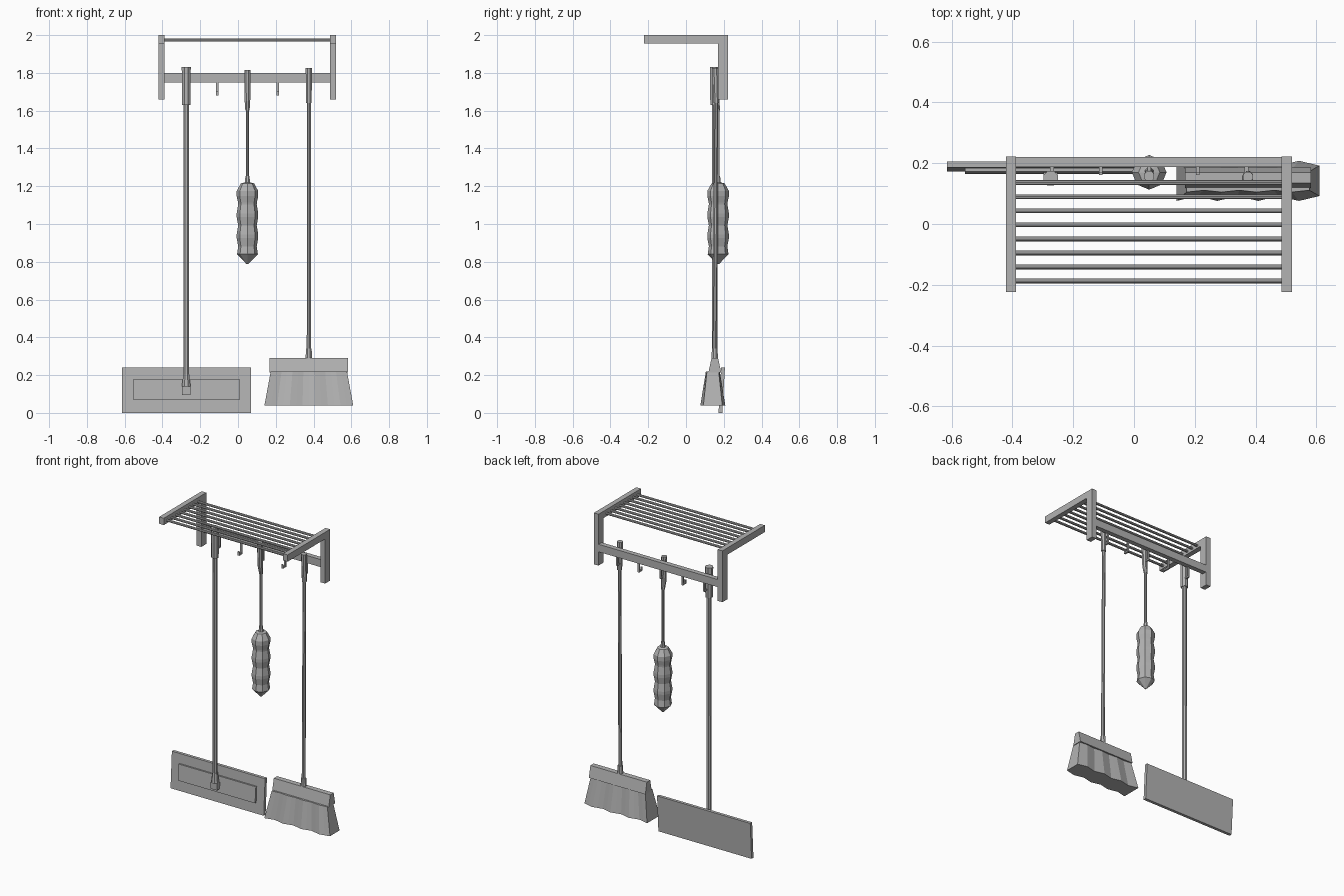
import bpy, bmesh, math
from mathutils import Vector, Matrix

cube = bpy.data.objects.get("Cube")
if cube:
    bpy.data.objects.remove(cube)

GREY = (0.45, 0.45, 0.45, 1)
grey = bpy.data.materials.new("plain grey")
grey.use_nodes = True
grey.diffuse_color = GREY
grey.node_tree.nodes["Principled BSDF"].inputs["Base Color"].default_value = GREY


def finish(name, bm):
    bmesh.ops.recalc_face_normals(bm, faces=bm.faces)
    mesh = bpy.data.meshes.new(name)
    bm.to_mesh(mesh)
    bm.free()
    mesh.materials.append(grey)
    ob = bpy.data.objects.new(name, mesh)
    bpy.context.collection.objects.link(ob)
    return ob


def box(name, x, y, z, lean=0.0):
    """Box from ranges; lean shifts the top in y."""
    bm = bmesh.new()
    bmesh.ops.create_cube(bm, size=1)
    for v in bm.verts:
        high = v.co.z > 0
        v.co = (x[v.co.x > 0], y[v.co.y > 0] + (lean if high else 0), z[high])
    return finish(name, bm)


def lathe(name, rings, sides=8, turn=0.5):
    """Skin level rings given as (x, y, z, radius)."""
    bm = bmesh.new()
    loops = []
    for x, y, z, r in rings:
        angles = [math.tau * (i + turn) / sides for i in range(sides)]
        loops.append([bm.verts.new((x + r * math.cos(a), y + r * math.sin(a), z)) for a in angles])
    for a, b in zip(loops, loops[1:]):
        for i in range(sides):
            j = (i + 1) % sides
            bm.faces.new((a[i], a[j], b[j], b[i]))
    bm.faces.new(loops[0])
    bm.faces.new(loops[-1])
    return finish(name, bm)


# Wall frame and shelf
LEFT, RIGHT = 0.52, -0.422
for side, x in (("left", (LEFT - 0.034, LEFT)), ("right", (RIGHT, RIGHT + 0.034))):
    box(side + "_post", x, (0.17, 0.222), (1.66, 1.955))
    box(side + "_shelf_arm", x, (-0.223, 0.222), (1.955, 2.0))
box("crossbar", (RIGHT + 0.034, LEFT - 0.034), (0.188, 0.22), (1.75, 1.8))

for i in range(8):
    bm = bmesh.new()
    bmesh.ops.create_cone(bm, cap_ends=True, segments=8, radius1=0.008, radius2=0.008, depth=0.88)
    bm.transform(Matrix.Translation((0.049, 0.136 - 0.0462 * i, 1.973)) @ Matrix.Rotation(math.pi / 2, 4, 'Y'))
    finish(f"shelf_rod_{i + 1}", bm)

# Hooks under the crossbar
for i in range(5):
    x = -0.27 + 0.16 * i
    span = (x - 0.006, x + 0.006)
    box(f"hook_stem_{i + 1}", span, (0.188, 0.198), (1.68, 1.76))
    box(f"hook_foot_{i + 1}", span, (0.162, 0.198), (1.68, 1.69))
    box(f"hook_tip_{i + 1}", span, (0.162, 0.17), (1.69, 1.705))

# Flat floor wiper
X = -0.274
box("wiper_blade", (-0.615, 0.068), (0.172, 0.192), (0, 0.24), 0.014)
box("wiper_backing", (-0.556, 0.01), (0.164, 0.185), (0.07, 0.176), 0.008)
box("wiper_socket_base", (X - 0.023, X + 0.023), (0.138, 0.175), (0.095, 0.14))
lathe("wiper_socket", [(X, 0.152, 0.14, 0.025), (X, 0.152, 0.205, 0.017)])
lathe("wiper_pole", [(X, 0.152, 0.2, 0.016), (X, 0.152, 1.64, 0.015)])
lathe("wiper_grip", [(X, 0.15, 1.63, 0.023), (X, 0.15, 1.83, 0.026)])

# Duster with a bulging head
X, Y = 0.05, 0.17
lathe("duster_grip", [(X, Y, 1.6, 0.012), (X, 0.162, 1.65, 0.016), (X, 0.157, 1.815, 0.018)])
lathe("duster_pole", [(X, Y, 1.24, 0.009), (X, Y, 1.61, 0.009)])
lathe("duster_neck", [(X, Y, 1.2, 0.018), (X, Y, 1.255, 0.011)])
head = [(X, Y, 0.787, 0.004), (X, Y, 0.84, 0.055)]
for i in range(3):
    z = 0.84 + 0.111 * i
    head += [(X, Y, z + 0.042, 0.049), (X, Y, z + 0.085, 0.057), (X, Y, z + 0.105, 0.057)]
head += [(X, Y, 1.115, 0.05), (X, Y, 1.175, 0.057), (X, Y, 1.215, 0.035), (X, Y, 1.22, 0.014)]
head.sort(key=lambda ring: ring[2])
lathe("duster_head", head, 8, 0)

# Broom handle
X = 0.375
lathe("broom_socket", [(X, 0.152, 0.285, 0.019), (X, 0.152, 0.34, 0.016)])
lathe("broom_pole", [(X, 0.152, 0.33, 0.012), (X, 0.16, 1.65, 0.011)])
lathe("broom_grip", [(X, 0.16, 1.64, 0.016), (X, 0.155, 1.825, 0.018)])

# Broom block, widening downwards
block = box("broom_block", (0.168, 0.582), (0.135, 0.17), (0.215, 0.29))
for v in block.data.vertices:
    if v.co.z < 0.25:
        v.co.y += 0.016 if v.co.y > 0.15 else -0.016

# Flaring bristles with a wavy front and back
bm = bmesh.new()
COLS = 14
rows = []
for half, depth, z, wave in ((0.202, 0.034, 0.218, 0.003), (0.235, 0.058, 0.04, 0.008)):
    front, back = [], []
    for i in range(COLS + 1):
        t = i / COLS
        x = 0.375 + half * (2 * t - 1)
        d = depth + wave * math.cos(t * 7 * math.pi)
        front.append(bm.verts.new((x, 0.142 - d, z)))
        back.append(bm.verts.new((x, 0.142 + d, z)))
    rows.append(front + back[::-1])
top, low = rows
count = len(top)
for i in range(count):
    j = (i + 1) % count
    bm.faces.new((top[i], top[j], low[j], low[i]))
for ring in rows:
    for i in range(COLS):
        bm.faces.new((ring[i], ring[i + 1], ring[count - 2 - i], ring[count - 1 - i]))
finish("broom_bristles", bm)
